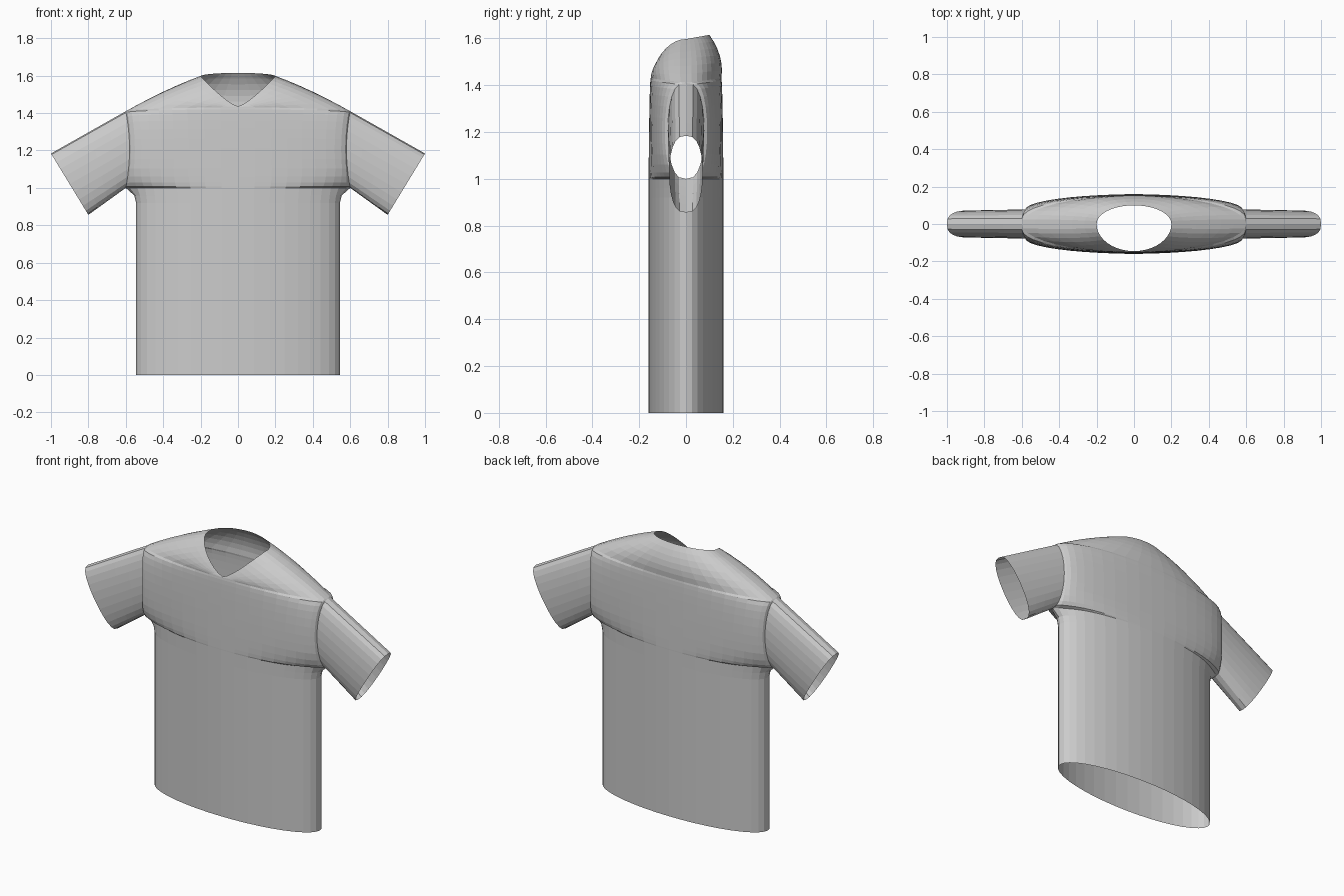
import bpy, bmesh
from math import sin, cos, pi
from mathutils import Vector

cube = bpy.data.objects.get("Cube")
if cube:
    bpy.data.objects.remove(cube)

cloth = bpy.data.materials.new("light grey cloth")
cloth.use_nodes = True
GREY = (0.6, 0.6, 0.6, 1)
cloth.diffuse_color = GREY
cloth.node_tree.nodes["Principled BSDF"].inputs["Base Color"].default_value = GREY

COLS = 20      # columns across one panel
STEPS = 12     # rows along the armhole
SHOULDER = 6   # rows from armhole top to neckline


def loft(bm, rows):
    """Skin a list of equally long point rows."""
    grid = [[bm.verts.new(p) for p in row] for row in rows]
    for low, high in zip(grid, grid[1:]):
        for i in range(len(low) - 1):
            bm.faces.new((low[i], low[i + 1], high[i + 1], high[i]))


def finish(bm, name):
    bmesh.ops.remove_doubles(bm, verts=bm.verts, dist=0.0005)
    bmesh.ops.recalc_face_normals(bm, faces=bm.faces)
    mesh = bpy.data.meshes.new(name)
    bm.to_mesh(mesh)
    bm.free()
    mesh.materials.append(cloth)
    obj = bpy.data.objects.new(name, mesh)
    bpy.context.collection.objects.link(obj)
    return obj


def oval(phi):
    """Flattened oval width, signed, for an angle from the top."""
    s = sin(phi)
    return 0.0 if abs(s) < 1e-6 else abs(s) ** 0.7 * (1 if s > 0 else -1)


def armhole(phi):
    """Point on the left armhole edge."""
    return Vector((0.58 + 0.02 * cos(phi) ** 2, 0.078 * oval(phi),
                   1.205 + 0.205 * cos(phi)))


def panel_row(side, width, tip, edge, depth, z, lift=0.0):
    """One row across the front (-1) or back (+1) panel."""
    row = []
    for i in range(COLS + 1):
        t = pi * i / COLS
        x = cos(t) * (width + tip * abs(cos(t)) ** 30)
        y = side * (edge + (depth - edge) * sin(t))
        row.append(Vector((x, y, z + lift * sin(t))))
    return row


def neck_row(side):
    """V-shaped neckline in front, shallow curve behind."""
    row = []
    for i in range(COLS + 1):
        t = pi * i / COLS
        x = 0.2 * cos(t)
        if side < 0:
            row.append(Vector((x, -0.145 * sin(t), 1.435 + 0.162 * abs(cos(t)) ** 1.3)))
        else:
            row.append(Vector((x, 0.1 * sin(t), 1.597 + 0.018 * sin(t))))
    return row


# Torso: front and back panels, joined at the side seams and shoulders
bm = bmesh.new()
for side in (-1, 1):
    rows = [panel_row(side, 0.545, 0, 0, 0.16, z) for z in (0, 0.45, 0.92)]
    rows.append(panel_row(side, 0.55, 0.005, 0, 0.16, 0.96))
    for k in range(STEPS + 1):
        phi = pi - pi * k / STEPS
        p = armhole(phi)
        u = k / STEPS
        width = min(p.x, 0.556 + 0.1 * u)
        rows.append(panel_row(side, width, p.x - width, abs(p.y),
                              0.16 - 0.009 * u ** 2, p.z, 0.02 * u ** 2))
    base, neck = rows[-1], neck_row(side)
    for k in range(1, SHOULDER + 1):
        u = k / SHOULDER
        row = []
        for i, (a, b) in enumerate(zip(base, neck)):
            t = pi * i / COLS
            puff = 4 * u * (1 - u)
            fade = abs(cos(t)) if side < 0 else 1
            bulge = Vector((0, side * 0.02 * sin(t) * fade, 0.01 * abs(cos(t))))
            row.append(a.lerp(b, u) + puff * bulge)
        rows.append(row)
    loft(bm, rows)
finish(bm, "shirt_body")

# Sleeves: armhole edge drawn out to a tilted open cuff
for name, mirror in (("left_sleeve", 1), ("right_sleeve", -1)):
    bm = bmesh.new()
    rows = []
    for k in range(5):
        u = k / 4
        row = []
        for j in range(2 * STEPS + 1):
            phi = pi * j / STEPS
            cuff = Vector((0.9 + 0.1 * cos(phi), 0.072 * oval(phi),
                           1.02 + 0.164 * cos(phi)))
            p = armhole(phi).lerp(cuff, u)
            p.x *= mirror
            row.append(p)
        rows.append(row)
    loft(bm, rows)
    finish(bm, name)
